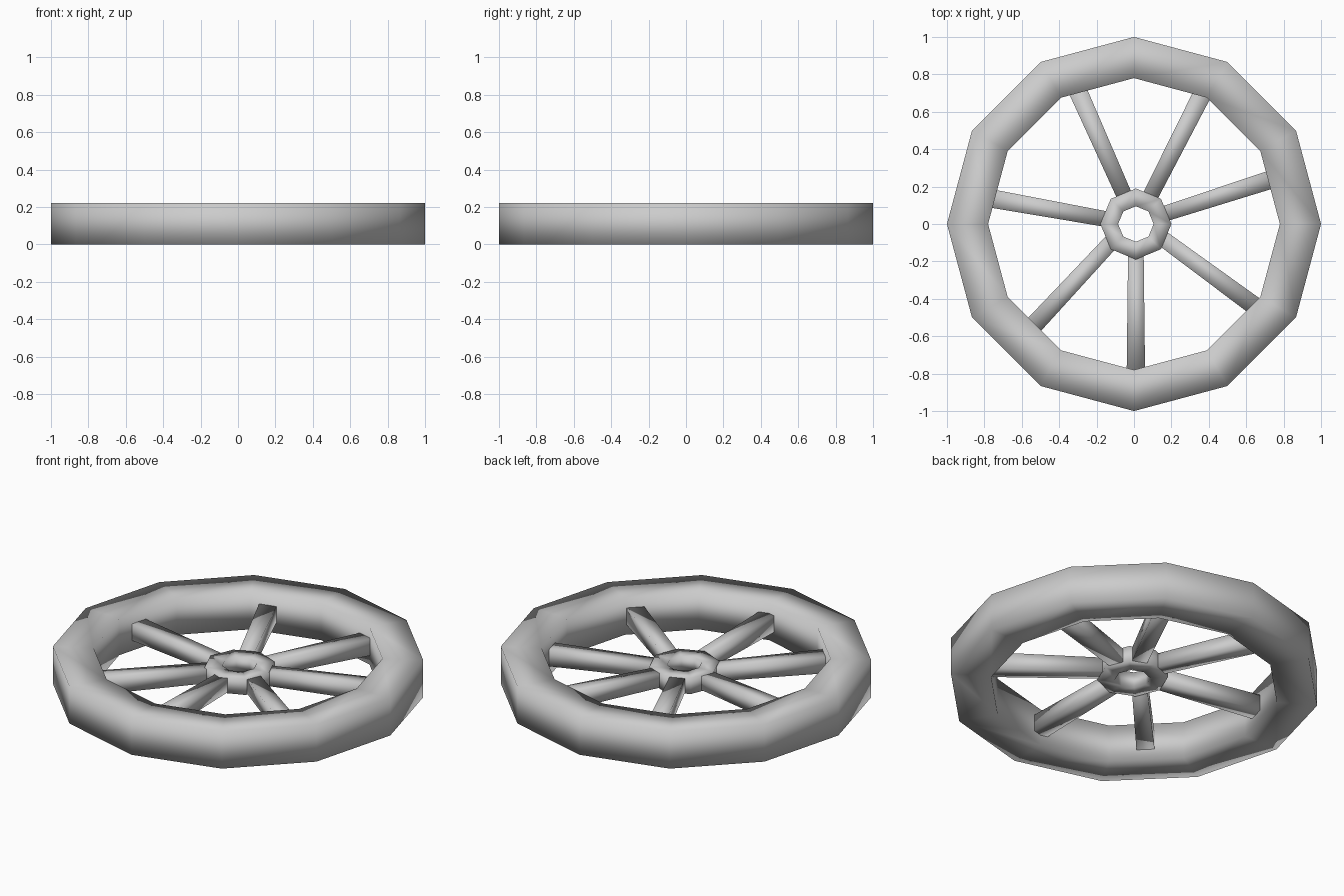
import bpy, bmesh
from math import cos, sin, tau
from mathutils import Vector

if "Cube" in bpy.data.objects:
    bpy.data.objects.remove(bpy.data.objects["Cube"])

MID = 0.11  # height of the wheel's middle plane


def finish(bm, name):
    bmesh.ops.recalc_face_normals(bm, faces=bm.faces)
    for f in bm.faces:
        f.smooth = True
    me = bpy.data.meshes.new(name)
    bm.to_mesh(me)
    bm.free()
    ob = bpy.data.objects.new(name, me)
    bpy.context.collection.objects.link(ob)
    return ob


def square_ring(name, centre, inner, outer, height, sides):
    """Polygon ring with a square section, smooth shaded."""
    bm = bmesh.new()
    h = height / 2
    profile = [(outer, -h), (outer, h), (inner, h), (inner, -h)]
    loops = []
    for i in range(sides):
        a = tau * i / sides
        loops.append([bm.verts.new((centre[0] + r * cos(a), centre[1] + r * sin(a), MID + z))
                      for r, z in profile])
    for i in range(sides):
        a, b = loops[i], loops[(i + 1) % sides]
        for j in range(4):
            k = (j + 1) % 4
            bm.faces.new((a[j], b[j], b[k], a[k]))
    return finish(bm, name)


def spoke(name, start, end, w0=0.083, w1=0.099):
    """Slightly flared square bar from hub to rim."""
    p, q = Vector((*start, MID)), Vector((*end, MID))
    d = (q - p).normalized()
    p, q = p - d * 0.04, q + d * 0.05
    side, up = Vector((-d.y, d.x, 0)), Vector((0, 0, 1))
    bm = bmesh.new()
    bmesh.ops.create_cube(bm, size=1)
    for v in bm.verts:
        base, w = (q, w1) if v.co.x > 0 else (p, w0)
        v.co = base + side * v.co.y * w + up * v.co.z * w
    return finish(bm, name)


# Rim and hub
square_ring("rim", (0, 0), 0.78, 1.0, 0.22, 12)
square_ring("hub", (0.01, 0), 0.095, 0.19, 0.095, 8)

# Seven unevenly spaced spokes: hub point, rim point
ends = [
    ((0.01, -0.18), (0.01, -0.77)),
    ((0.17, -0.09), (0.64, -0.435)),
    ((0.195, 0.065), (0.725, 0.235)),
    ((0.09, 0.155), (0.36, 0.685)),
    ((-0.055, 0.16), (-0.295, 0.70)),
    ((-0.17, 0.03), (-0.755, 0.135)),
    ((-0.125, -0.10), (-0.53, -0.535)),
]
for i, (a, b) in enumerate(ends):
    spoke(f"spoke_{i + 1}", a, b)
